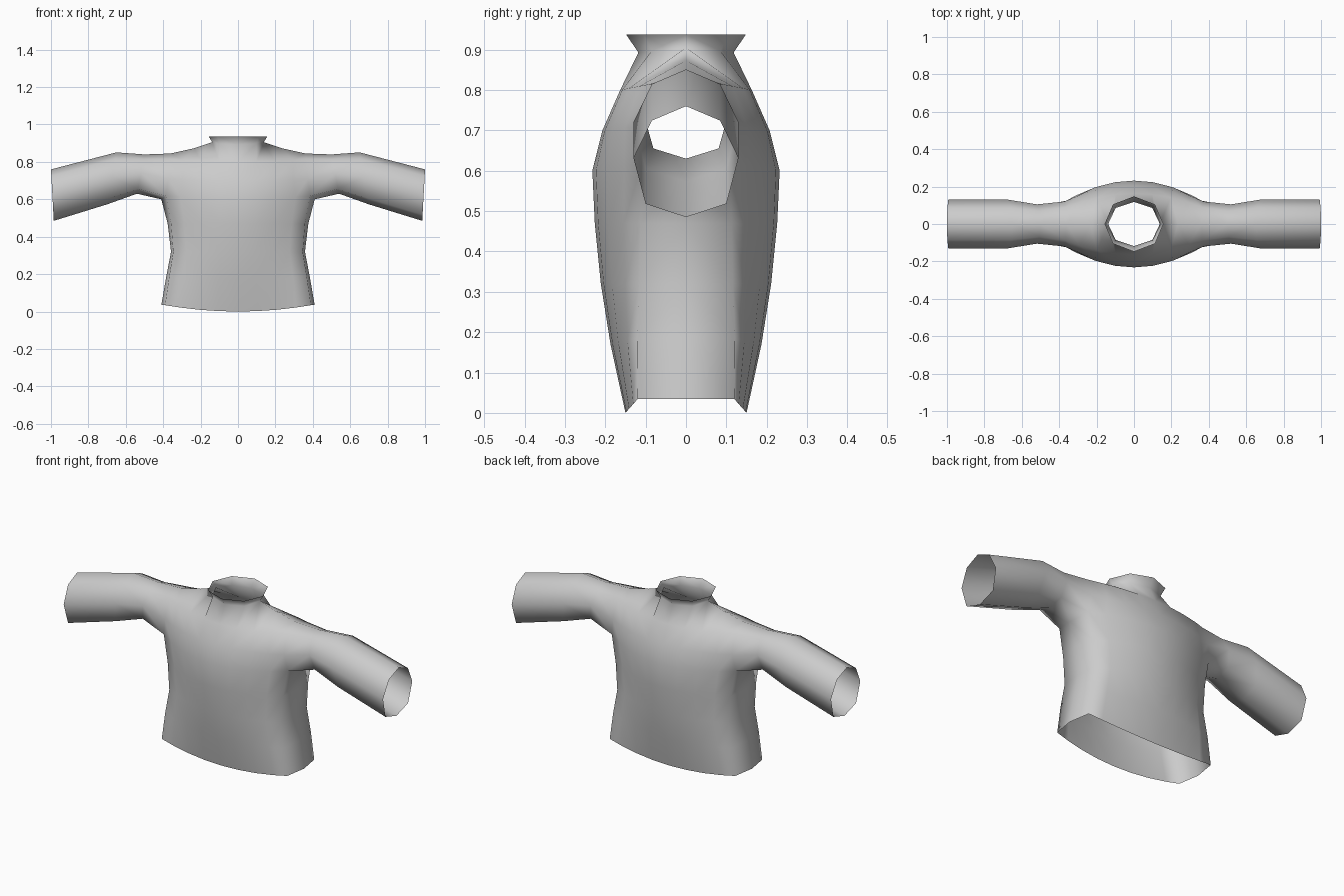
import bpy
import bmesh

cube = bpy.data.objects.get("Cube")
if cube:
    bpy.data.objects.remove(cube, do_unlink=True)

# Plain grey cloth
cloth = bpy.data.materials.new("grey cloth")
cloth.use_nodes = True
GREY = (0.6, 0.6, 0.6, 1)
cloth.diffuse_color = GREY
cloth.node_tree.nodes["Principled BSDF"].inputs["Base Color"].default_value = GREY

bm = bmesh.new()


def skin(rows):
    """Join neighbouring rows of vertices with quads."""
    for low, high in zip(rows, rows[1:]):
        for a, b, c, d in zip(low, low[1:], high[1:], high):
            bm.faces.new((a, b, c, d))


# One quarter (left front) of the torso, from the centre line to the side
COLUMNS = (0, 0.27, 0.54, 0.8, 1)


def panel_row(z, width, depth, curve, lift):
    return [bm.verts.new((width * f, -depth * (1 - curve * f * f), z + lift * f * f))
            for f in COLUMNS]


# Body below the arms: height, width, depth, curve, side lift, side seam x
body = []
for z, width, depth, curve, lift, side in (
        (0.00, 0.390, 0.150, 0.20, 0.034, 0.410),
        (0.17, 0.368, 0.187, 0.35, 0.015, 0.384),
        (0.32, 0.346, 0.211, 0.45, 0.000, 0.358),
        (0.47, 0.358, 0.226, 0.50, 0.000, 0.376),
        (0.60, 0.385, 0.232, 0.53, 0.018, 0.410)):
    row = panel_row(z, width, depth, curve, lift)
    row.append(bm.verts.new((side, 0, z + lift * (z < 0.5))))
    body.append(row)
skin(body)

# Chest, then the neckline running on into the shoulder seam
chest = [panel_row(0.70, 0.372, 0.207, 0.42, 0.01),
         panel_row(0.80, 0.365, 0.163, 0.46, 0.015)]
shoulder = [bm.verts.new(p) for p in (
    (0, -0.118, 0.893), (0.098, -0.085, 0.897), (0.138, 0, 0.905),
    (0.235, 0, 0.873), (0.36, 0, 0.845))]
skin([body[-1][:5]] + chest + [shoulder])

# Flared collar
rim = [bm.verts.new(p) for p in (
    (0, -0.148, 0.937), (0.112, -0.105, 0.937), (0.157, 0, 0.937))]
skin([shoulder[:3], rim])

# Sleeve: eight-sided loops from the armhole to the cuff
OUTLINE = ((0, 0), (0.77, 0.12), (1, 0.53), (0.65, 0.87), (0, 1))
armhole = [body[-1][5], body[-1][4], chest[0][4], chest[1][4], shoulder[4]]
loops = [armhole]
for bottom_x, bottom_z, top_x, top_z, half in (
        (0.54, 0.630, 0.50, 0.840, 0.105),
        (0.70, 0.573, 0.65, 0.851, 0.130),
        (0.985, 0.485, 1.0, 0.760, 0.130)):
    loops.append([bm.verts.new((bottom_x + (top_x - bottom_x) * t, -half * y,
                                bottom_z + (top_z - bottom_z) * t))
                  for y, t in OUTLINE])
skin(list(zip(*loops)))

mesh = bpy.data.meshes.new("shirt")
bm.to_mesh(mesh)
bm.free()
mesh.materials.append(cloth)
shirt = bpy.data.objects.new("shirt", mesh)
bpy.context.collection.objects.link(shirt)

# Mirror the quarter to the other side and to the back
mirror = shirt.modifiers.new("mirror", "MIRROR")
mirror.use_axis = (True, True, False)
mirror.merge_threshold = 0.001

bpy.ops.object.select_all(action="DESELECT")
shirt.select_set(True)
bpy.context.view_layer.objects.active = shirt
bpy.ops.object.shade_smooth()
